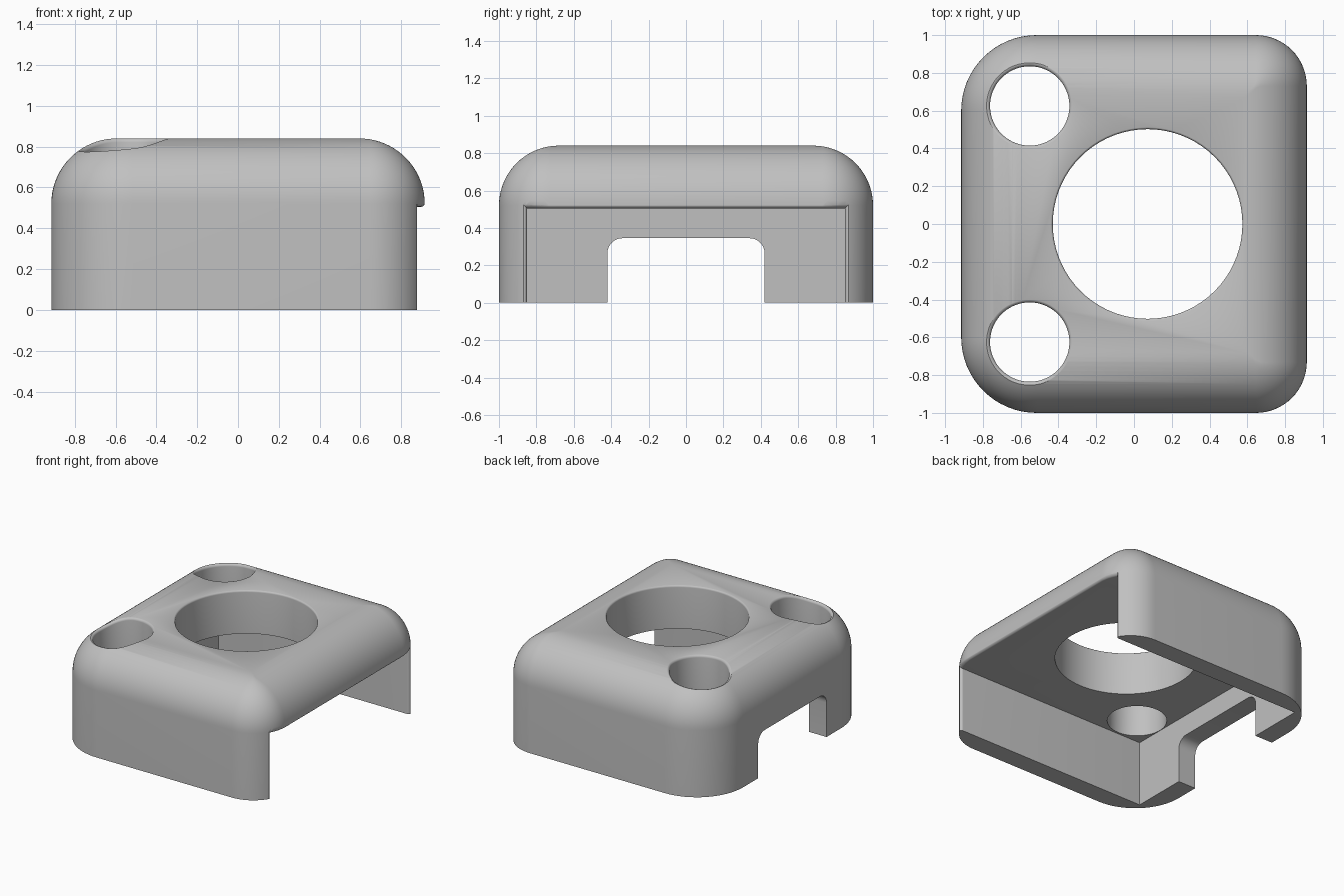
import bpy, bmesh
from math import sin, cos, pi, hypot, sqrt

if "Cube" in bpy.data.objects:
    bpy.data.objects.remove(bpy.data.objects["Cube"])

HALF_X, HALF_Y, HEIGHT = 0.915, 1.0, 0.84
ROUND = 0.32                    # large top fillet
R_LEFT, R_RIGHT = 0.40, 0.27    # upright corner radii
WALL, CEILING = 0.15, 0.505
LIP = 0.02                      # small edge fillets
ARC = [i * pi / 12 for i in range(7)]

grey = bpy.data.materials.new("Mid grey")
grey.use_nodes = True
grey.diffuse_color = (0.53, 0.53, 0.53, 1)
grey.node_tree.nodes["Principled BSDF"].inputs["Base Color"].default_value = grey.diffuse_color


def loft(name, rings):
    """Closed solid through rings of equal point count."""
    bm = bmesh.new()
    loops = [[bm.verts.new(p) for p in ring] for ring in rings]
    n = len(loops[0])
    for a, b in zip(loops, loops[1:]):
        for i in range(n):
            j = (i + 1) % n
            bm.faces.new((a[i], a[j], b[j], b[i]))
    bm.faces.new(loops[0][::-1])
    bm.faces.new(loops[-1])
    bmesh.ops.recalc_face_normals(bm, faces=bm.faces)
    mesh = bpy.data.meshes.new(name)
    bm.to_mesh(mesh)
    bm.free()
    mesh.materials.append(grey)
    ob = bpy.data.objects.new(name, mesh)
    bpy.context.collection.objects.link(ob)
    return ob


def outline(inset, z, seg=16):
    """Rounded rectangle with wider corners on the -x side."""
    pts = []
    corners = [(1, 1, R_RIGHT), (-1, 1, R_LEFT), (-1, -1, R_LEFT), (1, -1, R_RIGHT)]
    for q, (sx, sy, r) in enumerate(corners):
        r = max(r - inset, 0.01)
        cx, cy = sx * (HALF_X - inset - r), sy * (HALF_Y - inset - r)
        for i in range(seg + 1):
            a = (q + i / seg) * pi / 2
            pts.append((cx + r * cos(a), cy + r * sin(a), z))
    return pts


def surface_z(x, y):
    """Height of the shell's top surface around the holes."""
    reach = hypot(max(R_LEFT - HALF_X - x, 0), max(abs(y) - HALF_Y + R_LEFT, 0))
    drop = max(ROUND - (R_LEFT - reach), 0)
    return HEIGHT - ROUND + sqrt(max(ROUND ** 2 - drop ** 2, 0))


def hole_cutter(name, x, y, r, f, seg=72):
    """Cylinder that flares where it meets the top surface."""
    def ring(radius, height):
        out = []
        for i in range(seg):
            a = 2 * pi * i / seg
            rim = surface_z(x + (r + f) * cos(a), y + (r + f) * sin(a))
            out.append((x + radius * cos(a), y + radius * sin(a), height(rim)))
        return out
    rings = [ring(r, lambda s: 0.3)]
    for a in ARC:
        rings.append(ring(r + f * (1 - cos(a)), lambda s, a=a: s - f + f * sin(a) + 0.001))
    rings.append(ring(r + f, lambda s: 1.2))
    return loft(name, rings)


def end_x(y):
    """Outer +x face, following the rounded corner."""
    d = max(abs(y) - (HALF_Y - R_RIGHT), 0)
    return HALF_X - R_RIGHT + sqrt(R_RIGHT ** 2 - d ** 2)


def cavity_ring(e, place):
    """Inverted U across the opening, grown by e."""
    w, top = HALF_Y - WALL + e, CEILING + e
    ys = [-w, -0.82, -0.78, -0.73, 0.73, 0.78, 0.82, w]
    path = [(-w, -0.5)] + [(y, top) for y in ys] + [(w, -0.5)]
    return [(place(y * (HALF_Y - WALL + LIP) / w), y, z) for y, z in path]


# Outer shell with a big fillet around the top
rings = [outline(0, 0)]
for i in range(21):
    a = i * pi / 40
    rings.append(outline(ROUND * (1 - cos(a)), HEIGHT - ROUND + ROUND * sin(a)))
shell = loft("cover_shell", rings)

# Inner cavity, open below and on +x, with softened opening edges
rings = [cavity_ring(0, lambda y: WALL - HALF_X)]
for a in ARC:
    rings.append(cavity_ring(LIP * (1 - cos(a)),
                             lambda y, a=a: end_x(y) - LIP + LIP * sin(a) + 0.001))
rings.append(cavity_ring(LIP, lambda y: 1.3))
cutters = [loft("cavity_cutter", rings)]

# Rounded notch through the -x wall
NW, NH, NR = 0.42, 0.345, 0.08
notch = [(NW, -0.5)]
for side, start in ((1, 0), (-1, pi / 2)):
    for i in range(9):
        a = start + i * pi / 16
        notch.append((side * (NW - NR) + NR * cos(a), NH - NR + NR * sin(a)))
notch.append((-NW, -0.5))
cutters.append(loft("notch_cutter", [[(x, y, z) for y, z in notch] for x in (-1.2, -0.5)]))

# One large and two small round holes
cutters.append(hole_cutter("large_hole_cutter", 0.072, 0, 0.502, 0.015))
for side in (-1, 1):
    cutters.append(hole_cutter("small_hole_cutter", -0.552, side * 0.625, 0.21, 0.02))

bpy.ops.object.select_all(action='DESELECT')
bpy.context.view_layer.objects.active = shell
shell.select_set(True)
for cutter in cutters:
    cutter.hide_render = True
    mod = shell.modifiers.new("cut", 'BOOLEAN')
    mod.operation, mod.solver, mod.object = 'DIFFERENCE', 'EXACT', cutter
    bpy.ops.object.modifier_apply(modifier=mod.name)
    bpy.data.objects.remove(cutter)

bpy.ops.object.shade_smooth_by_angle(angle=pi / 6)
